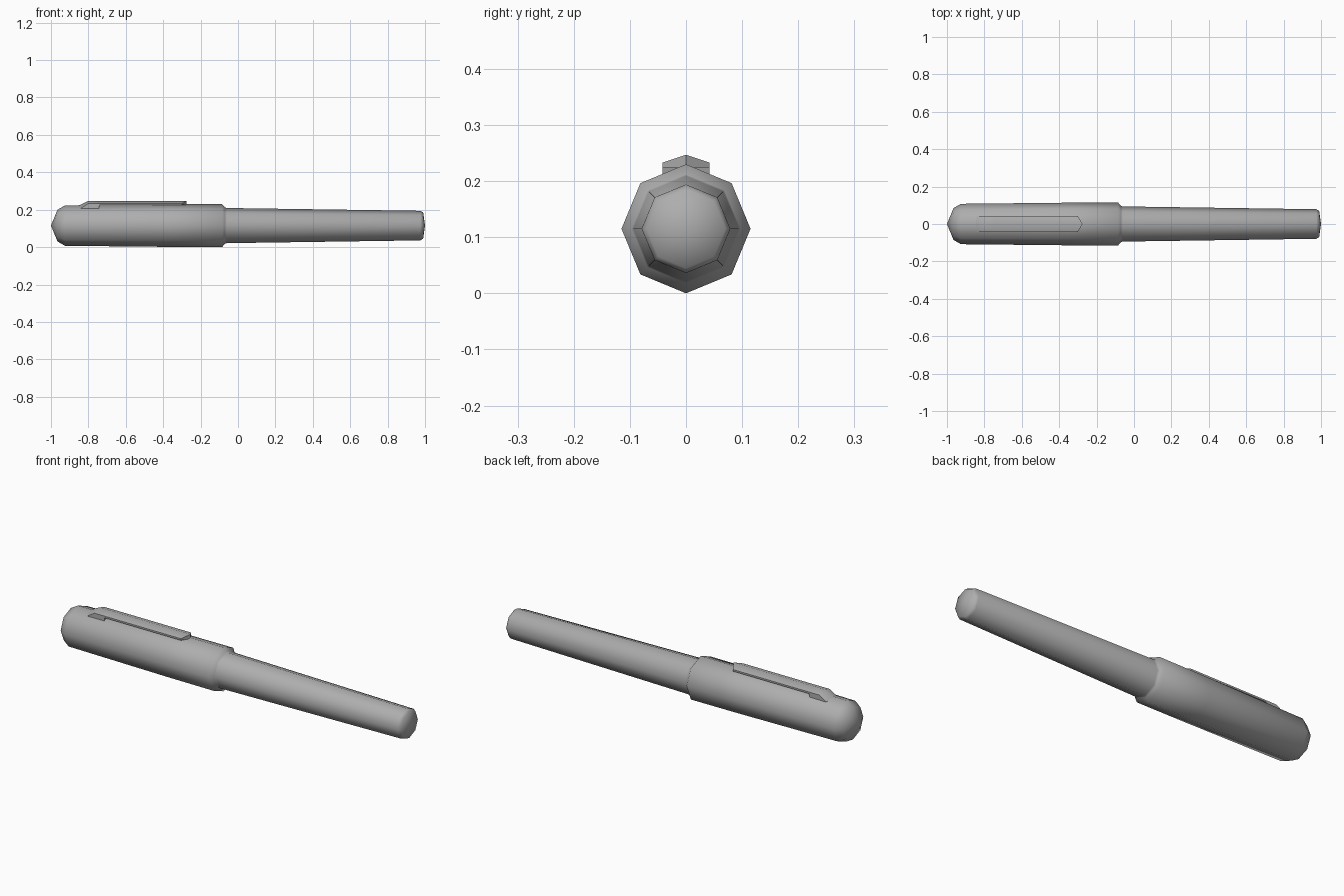
import bpy, bmesh, math

if "Cube" in bpy.data.objects:
    bpy.data.objects.remove(bpy.data.objects["Cube"], do_unlink=True)

SIDES = 8
AXIS_Z = 0.115

grey = bpy.data.materials.new("plain_grey")
grey.use_nodes = True
grey.diffuse_color = (0.42, 0.42, 0.42, 1)
grey.node_tree.nodes["Principled BSDF"].inputs["Base Color"].default_value = grey.diffuse_color


def finish(name, bm):
    bmesh.ops.recalc_face_normals(bm, faces=bm.faces)
    for f in bm.faces:
        f.smooth = True
    mesh = bpy.data.meshes.new(name)
    bm.to_mesh(mesh)
    bm.free()
    mesh.materials.append(grey)
    obj = bpy.data.objects.new(name, mesh)
    bpy.context.collection.objects.link(obj)
    return obj


def lathe(name, profile):
    """Turn (x, radius) points about the long axis; zero radius is a tip."""
    bm = bmesh.new()
    rings = []
    for x, r in profile:
        n = SIDES if r > 0 else 1
        angles = [2 * math.pi * i / SIDES for i in range(n)]
        rings.append([bm.verts.new((x, r * math.sin(a), AXIS_Z + r * math.cos(a))) for a in angles])
    for a, b in zip(rings, rings[1:]):
        for i in range(SIDES):
            j = (i + 1) % SIDES
            quad = [a[i % len(a)], a[j % len(a)], b[j % len(b)], b[i % len(b)]]
            bm.faces.new(list(dict.fromkeys(quad)))
    return finish(name, bm)


# Cap, step and barrel in one continuous skin
lathe("pen_body", [
    (-1.0, 0), (-0.965, 0.085), (-0.925, 0.108), (-0.35, 0.114), (-0.085, 0.115),
    (-0.07, 0.097), (-0.06, 0.094), (0.975, 0.079), (0.99, 0.07), (1.0, 0)])

# Clip: ridged bar with a foot at the closed end and a pointed free end
HALF, DROP = 0.042, 0.014
stations = [  # x at sides, x at ridge, ridge height, underside height
    (-0.84, -0.85, 0.222, 0.203), (-0.80, -0.80, 0.247, 0.203),
    (-0.745, -0.745, 0.247, 0.203), (-0.74, -0.74, 0.247, 0.224),
    (-0.30, -0.275, 0.247, 0.224)]
bm = bmesh.new()
sections = []
for xs, xr, top, low in stations:
    points = [(xs, -HALF, low), (xs, -HALF, top - DROP), (xr, 0, top),
              (xs, HALF, top - DROP), (xs, HALF, low), (xr, 0, low)]
    sections.append([bm.verts.new(p) for p in points])
for a, b in zip(sections, sections[1:]):
    for i in range(len(a)):
        j = (i + 1) % len(a)
        bm.faces.new((a[i], a[j], b[j], b[i]))
for s in (sections[0], sections[-1]):
    bm.faces.new((s[0], s[1], s[2], s[5]))
    bm.faces.new((s[5], s[2], s[3], s[4]))
clip = finish("clip", bm)
bpy.context.view_layer.objects.active = clip
clip.select_set(True)
bpy.ops.object.shade_smooth_by_angle(angle=math.radians(40))
